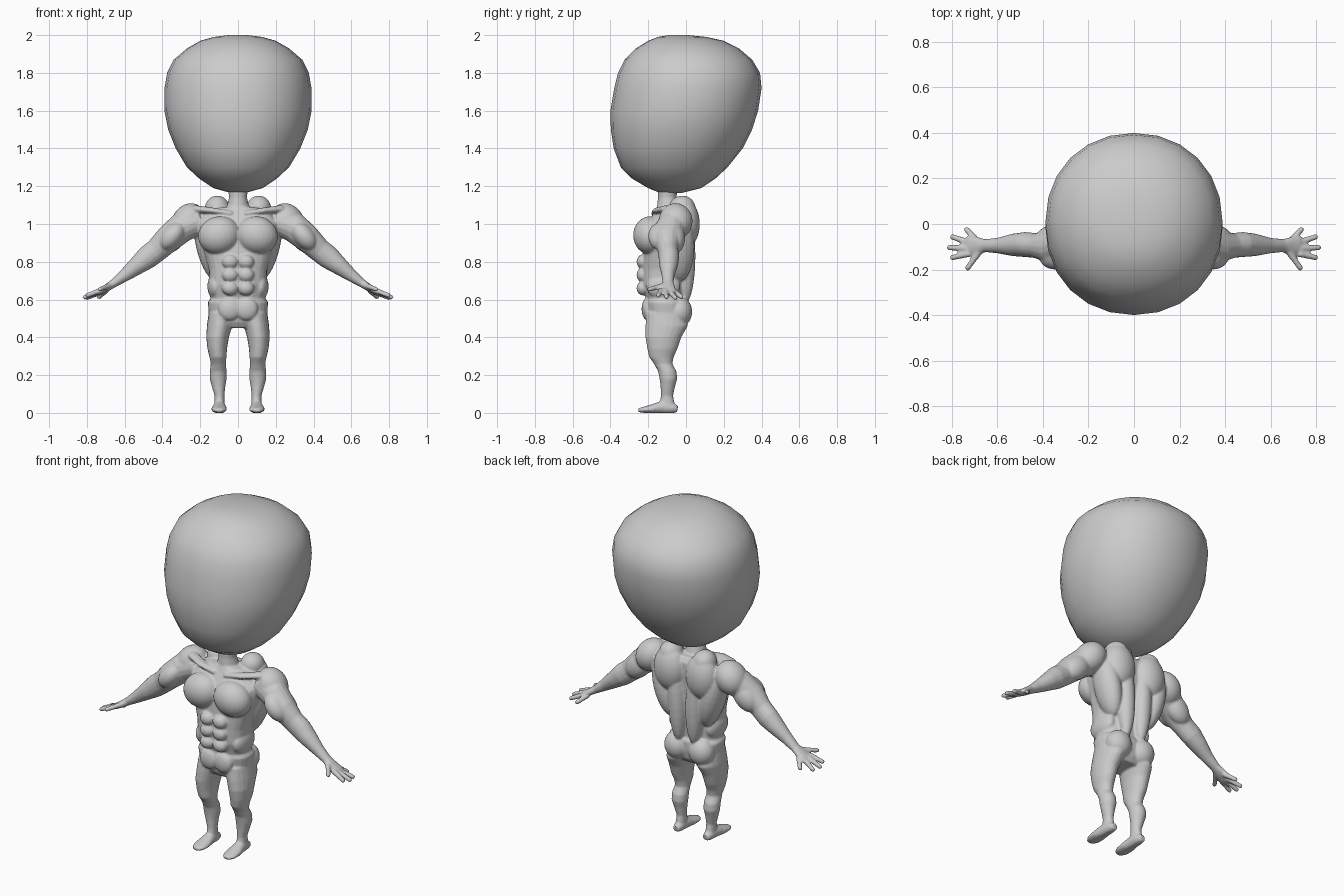
import bpy, bmesh, math
from mathutils import Vector, Matrix


def skin(bm, rings):
    """Close a stack of point rings into a capped tube."""
    loops = [[bm.verts.new(p) for p in r] for r in rings]
    n = len(loops[0])
    for a, b in zip(loops, loops[1:]):
        for i in range(n):
            j = (i + 1) % n
            bm.faces.new((a[i], a[j], b[j], b[i]))
    bm.faces.new(loops[0][::-1])
    bm.faces.new(loops[-1])


def stack(bm, sections, n=24, power=2.0, x=1):
    """Horizontal superellipse sections: z, centre x, half width, front y, back y."""
    rings = []
    for z, cx, w, yf, yb in sections:
        ring = []
        for i in range(n):
            a = 2 * math.pi * i / n
            c, s = math.cos(a), math.sin(a)
            px = math.copysign(abs(c) ** (2 / power), c) * w
            py = math.copysign(abs(s) ** (2 / power), s) * (yb - yf) / 2
            ring.append((x * cx + px, (yf + yb) / 2 + py, z))
        rings.append(ring)
    skin(bm, rings)


def sweep(bm, sections, ref=(0, 1, 0), x=1, n=16):
    """Elliptical sections along a path: centre xyz, radius across, radius along ref."""
    pts = [Vector((x * s[0], s[1], s[2])) for s in sections]
    rings = []
    for i, (p, s) in enumerate(zip(pts, sections)):
        t = (pts[min(i + 1, len(pts) - 1)] - pts[max(i - 1, 0)]).normalized()
        u = t.cross(Vector(ref)).normalized()
        v = u.cross(t)
        rings.append([p + u * s[3] * math.cos(a) + v * s[4] * math.sin(a)
                      for a in (2 * math.pi * k / n for k in range(n))])
    skin(bm, rings)


def blob(bm, loc, rad, tilt=0, x=1):
    """Muscle ellipsoid, tilted about the y axis."""
    m = (Matrix.Translation((x * loc[0], loc[1], loc[2]))
         @ Matrix.Rotation(x * math.radians(tilt), 4, 'Y') @ Matrix.Diagonal((*rad, 1)))
    bmesh.ops.create_uvsphere(bm, u_segments=24, v_segments=16, radius=1, matrix=m)


def finish(bm, name):
    bmesh.ops.recalc_face_normals(bm, faces=bm.faces)
    me = bpy.data.meshes.new(name)
    bm.to_mesh(me)
    bm.free()
    me.shade_smooth()
    ob = bpy.data.objects.new(name, me)
    bpy.context.collection.objects.link(ob)
    return ob


# Oversized egg head, leaning back towards the crown
head = bmesh.new()
stack(head, [(1.165, 0, .04, -.14, -.02), (1.19, 0, .13, -.20, .08), (1.24, 0, .205, -.285, .155),
             (1.30, 0, .27, -.345, .22), (1.40, 0, .33, -.383, .30), (1.50, 0, .37, -.398, .35),
             (1.60, 0, .39, -.40, .382), (1.72, 0, .389, -.38, .40), (1.80, 0, .375, -.36, .392),
             (1.87, 0, .34, -.325, .35), (1.93, 0, .27, -.265, .28), (1.97, 0, .20, -.20, .20),
             (1.99, 0, .13, -.15, .11), (2.0, 0, .05, -.09, .01)], power=2.1)
finish(head, "head")

# Torso core and neck
body = bmesh.new()
stack(body, [(.45, 0, .10, -.18, -.03), (.48, 0, .135, -.20, -.01), (.53, 0, .155, -.21, .0),
             (.585, 0, .16, -.218, .0), (.605, 0, .146, -.212, -.015), (.68, 0, .15, -.235, -.01),
             (.76, 0, .155, -.235, .0), (.85, 0, .18, -.23, .01), (.93, 0, .21, -.225, .015),
             (1.0, 0, .22, -.205, .02), (1.06, 0, .18, -.17, .02), (1.09, 0, .10, -.155, .0)], power=2.5)
stack(body, [(1.02, 0, .09, -.18, -.01), (1.08, 0, .062, -.155, -.03), (1.14, 0, .048, -.148, -.05),
             (1.22, 0, .055, -.15, -.04)])

for x in (1, -1):
    # Chest, abdomen and waist
    blob(body, (.10, -.19, .94), (.112, .09, .10), 15, x)
    for z in (.80, .73, .66):
        blob(body, (.042, -.228, z), (.043, .034, .038), 0, x)
    blob(body, (.045, -.205, .55), (.06, .03, .06), 0, x)
    blob(body, (.12, -.12, .67), (.042, .09, .07), 0, x)
    # Back slabs either side of the spine groove
    blob(body, (.058, -.005, .83), (.053, .055, .25), 2, x)
    blob(body, (.105, -.005, 1.0), (.098, .078, .13), 0, x)
    blob(body, (.155, -.04, .88), (.066, .085, .19), 14, x)
    blob(body, (.11, -.02, 1.085), (.065, .07, .065), 0, x)
    sweep(body, [(.03, -.165, 1.055, .014, .02), (.13, -.15, 1.07, .016, .03), (.23, -.10, 1.08, .02, .03)], x=x)
    blob(body, (.08, -.035, .535), (.075, .068, .08), 0, x)
    # Shoulder and arm muscles
    blob(body, (.262, -.055, 1.015), (.085, .09, .10), -35, x)
    blob(body, (.35, -.135, .935), (.055, .065, .085), -40, x)
    blob(body, (.35, -.06, .925), (.065, .055, .095), -42, x)
    sweep(body, [(.20, -.07, 1.02, .07, .07), (.30, -.08, .98, .08, .08), (.37, -.10, .92, .072, .075),
                 (.43, -.095, .862, .063, .055), (.48, -.09, .823, .062, .055), (.53, -.092, .783, .05, .05),
                 (.60, -.095, .728, .034, .034), (.655, -.095, .688, .023, .029),
                 (.69, -.098, .665, .02, .042), (.725, -.098, .645, .016, .046), (.745, -.098, .632, .01, .038)], x=x)
    # Thumb and fingers
    for root, tip in (((.675, -.115, .675), (.738, -.203, .652)), ((.725, -.13, .65), (.808, -.15, .618)),
                      ((.73, -.107, .645), (.822, -.103, .608)), ((.725, -.082, .64), (.808, -.053, .605)),
                      ((.695, -.07, .65), (.742, -.017, .608))):
        a, b = Vector(root), Vector(tip)
        sweep(body, [(*a.lerp(b, f), r, r) for f, r in ((0, .016), (.5, .0135), (.92, .0125), (1, .006))],
              (0, 0, 1), x, 10)
    # Leg
    stack(body, [(.53, .085, .07, -.21, .0), (.46, .098, .067, -.215, .01), (.40, .108, .060, -.215, -.025),
                 (.34, .110, .052, -.205, -.045), (.295, .106, .045, -.195, -.065),
                 (.26, .104, .040, -.17, -.072), (.22, .105, .045, -.148, -.05), (.18, .105, .045, -.14, -.046),
                 (.14, .103, .036, -.135, -.058), (.09, .098, .026, -.133, -.068),
                 (.05, .098, .027, -.14, -.06), (.015, .098, .028, -.14, -.05)], 20, 2, x)
    # Foot
    sweep(body, [(.098, -.045, .02, .02, .018), (.098, -.07, .025, .028, .028), (.099, -.13, .03, .034, .034),
                 (.10, -.18, .021, .042, .024), (.10, -.225, .016, .04, .016), (.10, -.253, .014, .022, .01)],
          (0, 0, 1), x)

# Fuse the muscles into one smooth skin
raw = finish(body, "body_parts")
rm = raw.modifiers.new("fuse", 'REMESH')
rm.mode = 'VOXEL'
rm.voxel_size = .006
sm = raw.modifiers.new("soften", 'SMOOTH')
sm.factor, sm.iterations = .5, 5
skin_mesh = bpy.data.meshes.new_from_object(raw.evaluated_get(bpy.context.evaluated_depsgraph_get()))
bpy.data.objects.remove(raw)
for v in skin_mesh.vertices:
    v.co.z = max(v.co.z, 0)
skin_mesh.shade_smooth()
bpy.context.collection.objects.link(bpy.data.objects.new("body", skin_mesh))
